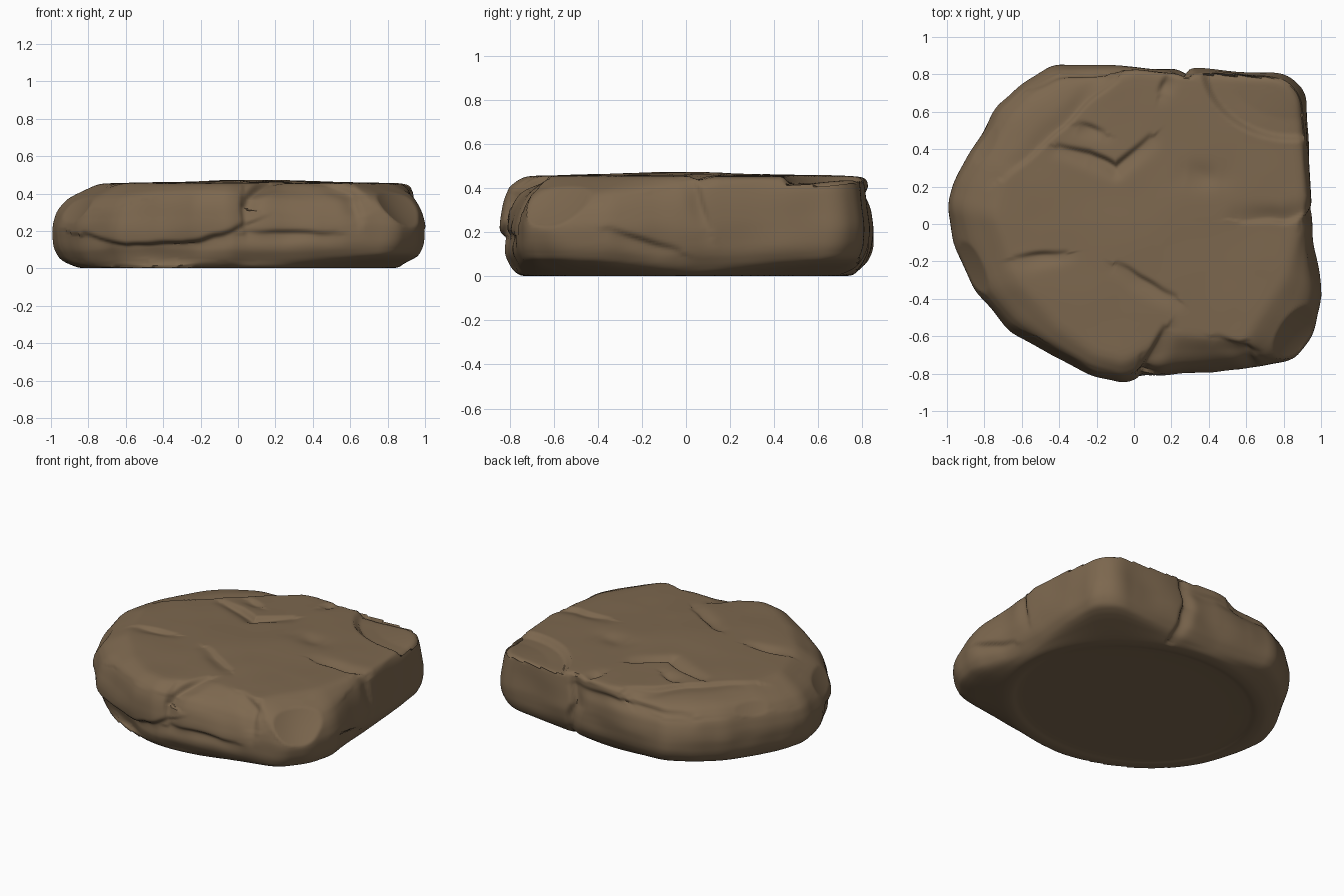
import bpy, bmesh, math
from mathutils import Vector, noise

cube = bpy.data.objects.get("Cube")
if cube:
    bpy.data.objects.remove(cube, do_unlink=True)

SECTORS, RINGS = 420, 180

# Widest outline of the stone and the edge of its flat top, counter-clockwise
OUTLINE = [(.94, .1), (.92, .7), (.8, .8), (.1, .83), (-.42, .85), (-.6, .75),
           (-.73, .62), (-.95, .25), (-1, .1), (-.95, -.12), (-.85, -.36), (-.66, -.57),
           (-.22, -.81), (-.05, -.85), (.04, -.82), (.84, -.74), (.96, -.58), (1, -.38),
           (.95, -.1)]
PLATEAU = [(.91, .1), (.87, .68), (.79, .77), (0, .81), (-.1, .78), (-.5, .47),
           (-.7, .28), (-.76, .05), (-.62, -.32), (-.4, -.56), (-.2, -.7), (-.05, -.74),
           (.2, -.6), (.6, -.64), (.82, -.3)]


def radius(poly, angle):
    """Distance from the centre to the polygon edge in one direction."""
    direction = Vector((math.cos(angle), math.sin(angle)))
    for i, corner in enumerate(poly):
        start = Vector(corner)
        edge = Vector(poly[(i + 1) % len(poly)]) - start
        det = direction.cross(edge)
        if abs(det) > 1e-9:
            reach, along = start.cross(edge) / det, start.cross(direction) / det
            if reach > 0 and -1e-6 <= along <= 1 + 1e-6:
                return reach
    return 1


def soft_radii(poly):
    """Edge distances all the way round, with the corners eased."""
    raw = [radius(poly, math.tau * i / SECTORS) for i in range(SECTORS)]
    return [sum(raw[(i + k) % SECTORS] for k in range(-3, 4)) / 7 for i in range(SECTORS)]


def cut_corners(pts):
    out = [pts[0]]
    for a, b in zip(pts, pts[1:]):
        out += [a.lerp(b, .2), a.lerp(b, .8)]
    return out + [pts[-1]]


def resample(pts, count):
    total = sum((b - a).length for a, b in zip(pts, pts[1:]))
    out, i, walked = [], 0, 0
    for k in range(count):
        target = total * k / (count - 1)
        while i < len(pts) - 2 and walked + (pts[i + 1] - pts[i]).length < target:
            walked += (pts[i + 1] - pts[i]).length
            i += 1
        seg = pts[i + 1] - pts[i]
        out.append(pts[i] + seg * min(1, (target - walked) / seg.length))
    return out


def section(outer, top, angle):
    """Half profile from the underside centre round to the top centre."""
    gap = max(outer - top, .02)
    shoulder = .36 + .02 * math.sin(angle * 3 + 1)
    # The underside is a flat oval, so the corners overhang it
    base = .7 * .8 / math.hypot(.7 * math.cos(angle), .8 * math.sin(angle))
    rim = .04 + .12 * max(0, outer - base - .16)
    pts = [(.01, .012), (base - .05, .012), (base, 0), (base + .06, .004),
           (outer - .04, rim), (outer, rim + .07), (outer + .008, .22),
           (outer - .1 * gap, shoulder - .04), (outer - .35 * gap, shoulder + .03),
           (top + .01, .447), (top - .05, .457), (.01, .462)]
    return resample(cut_corners(cut_corners([Vector(p) for p in pts])), RINGS)


# Body of the stone, lofted round the centre
bm = bmesh.new()
columns = []
for i, (outer, top) in enumerate(zip(soft_radii(OUTLINE), soft_radii(PLATEAU))):
    angle = math.tau * i / SECTORS
    columns.append([bm.verts.new((p.x * math.cos(angle), p.x * math.sin(angle), p.y))
                    for p in section(outer, top, angle)])
for i, column in enumerate(columns):
    following = columns[(i + 1) % SECTORS]
    for k in range(RINGS - 1):
        bm.faces.new((column[k], following[k], following[k + 1], column[k + 1]))
bm.faces.new([column[0] for column in reversed(columns)])
bm.faces.new([column[-1] for column in columns])


def scoop(x, y, z, size):
    """Strike a shallow hollow with a ball held outside the edge."""
    ball = Vector((x, y, z))
    for v in bm.verts:
        away = v.co - ball
        if away.length < size:
            v.co += away.normalized() * (size - away.length) * .9


# Hollows chipped out of the edges
scoop(1.2, -.82, .7, .58)      # front left corner
scoop(.3, -1.5, .95, .88)      # front panel
scoop(-1.35, .75, .9, .85)     # back right slope
scoop(-1.5, -.5, .8, .86)      # front right slope
scoop(-.5, 1.35, .85, .73)     # back shelf

# Low swell of the top and broad unevenness of the sides
bm.normal_update()
for v in bm.verts:
    if v.normal.z > .5:
        v.co.z += .012 * math.exp(-((v.co.x - .12) ** 2 + (v.co.y + .05) ** 2) / .15)
        v.co.z += .004 * noise.noise(v.co * 4)
    elif v.co.z > .03:
        steepness = 1 - abs(v.normal.z)
        v.co += v.normal * steepness * .016 * noise.noise(v.co * 4.5)

# Chipped ledge on the back left corner of the top
for v in bm.verts:
    if v.co.z > .38 and v.normal.z > .4:
        d = math.hypot((v.co.x - .85) / .5, (v.co.y - .86) / .42)
        if d < 1:
            v.co.z -= .036 * min(1, (1 - d) / .08) * min(1, d * 1.4)

# Facing direction and the two axes that span each side
SIDES = {"top": (Vector((0, 0, 1)), "xy"), "front": (Vector((0, -1, 0)), "xz"),
         "right": (Vector((1, 0, 0)), "yz"), "back": (Vector((0, 1, 0)), "xz")}
# Depth of a groove, then the width of its left and right banks
STYLES = {"crack": (.022, .016, .05), "ledge": (.024, .06, .015),
          "cleft": (.036, .018, .05), "undercut": (.04, .09, .018),
          "hollow": (.016, .07, .07)}


def carve(side, style, *path):
    """Press a wavering groove that fades at its ends, one bank steeper."""
    facing, axes = SIDES[side]
    depth, left_bank, right_bank = STYLES[style]
    path = [Vector(p) for p in path]
    for v in bm.verts:
        if v.normal.dot(facing) < .3:
            continue
        waver = v.co + noise.noise_vector(v.co * 7) * .015
        spot = Vector([getattr(waver, axis) for axis in axes])
        nearest, bank, progress = math.inf, left_bank, 0
        for i, (a, b) in enumerate(zip(path, path[1:])):
            edge = b - a
            t = max(0, min(1, (spot - a).dot(edge) / edge.length_squared))
            d = (spot - a - edge * t).length
            if d < nearest:
                nearest, progress = d, (i + t) / (len(path) - 1)
                bank = left_bank if edge.cross(spot - a) > 0 else right_bank
        fade = .4 + .6 * math.sin(math.pi * progress)
        v.co -= v.normal * depth * fade * math.exp(-(nearest / bank) ** 2)


bm.normal_update()
# Weathering marks on the top
carve("top", "cleft", (-.4, .41), (-.24, .37), (-.1, .3), (.08, .45))
carve("top", "crack", (-.3, .53), (-.16, .49))
carve("top", "crack", (-.09, -.22), (.22, -.4))
carve("top", "crack", (-.63, -.19), (-.37, -.16))
carve("top", "ledge", (.57, .02), (.8, .02), (.92, .07))
carve("top", "hollow", (.28, .26), (.46, .26))
carve("top", "crack", (.14, .71), (.18, .8))
carve("top", "cleft", (.04, -.82), (.18, -.56))
carve("top", "crack", (.44, -.61), (.66, -.7))
carve("top", "ledge", (-.7, .25), (-.3, .62), (-.1, .78))
# Splits and undercuts in the sides
carve("front", "undercut", (.04, .23), (-.1, .16), (-.3, .12), (-.6, .1), (-.83, .17))
carve("front", "crack", (.04, .22), (.03, .4))
carve("front", "crack", (.05, .19), (.52, .18))
carve("front", "crack", (.6, .44), (.65, .25))
carve("right", "crack", (.02, .45), (.1, .22))
carve("right", "crack", (-.35, .2), (-.04, .11))
carve("back", "cleft", (.3, .46), (.27, .25), (.33, .04))
carve("back", "crack", (-.55, .36), (.25, .38))
for v in bm.verts:
    v.co.z = max(v.co.z, 0)

mesh = bpy.data.meshes.new("flat_stone")
bm.to_mesh(mesh)
bm.free()
stone = bpy.data.objects.new("flat_stone", mesh)
bpy.context.collection.objects.link(stone)

# Single earthy brown
brown = bpy.data.materials.new("earth_brown")
brown.use_nodes = True
colour = (.205, .138, .078, 1)
brown.diffuse_color = colour
brown.node_tree.nodes["Principled BSDF"].inputs["Base Color"].default_value = colour
mesh.materials.append(brown)

bpy.context.view_layer.objects.active = stone
stone.select_set(True)
bpy.ops.object.shade_smooth_by_angle(angle=math.radians(50))
